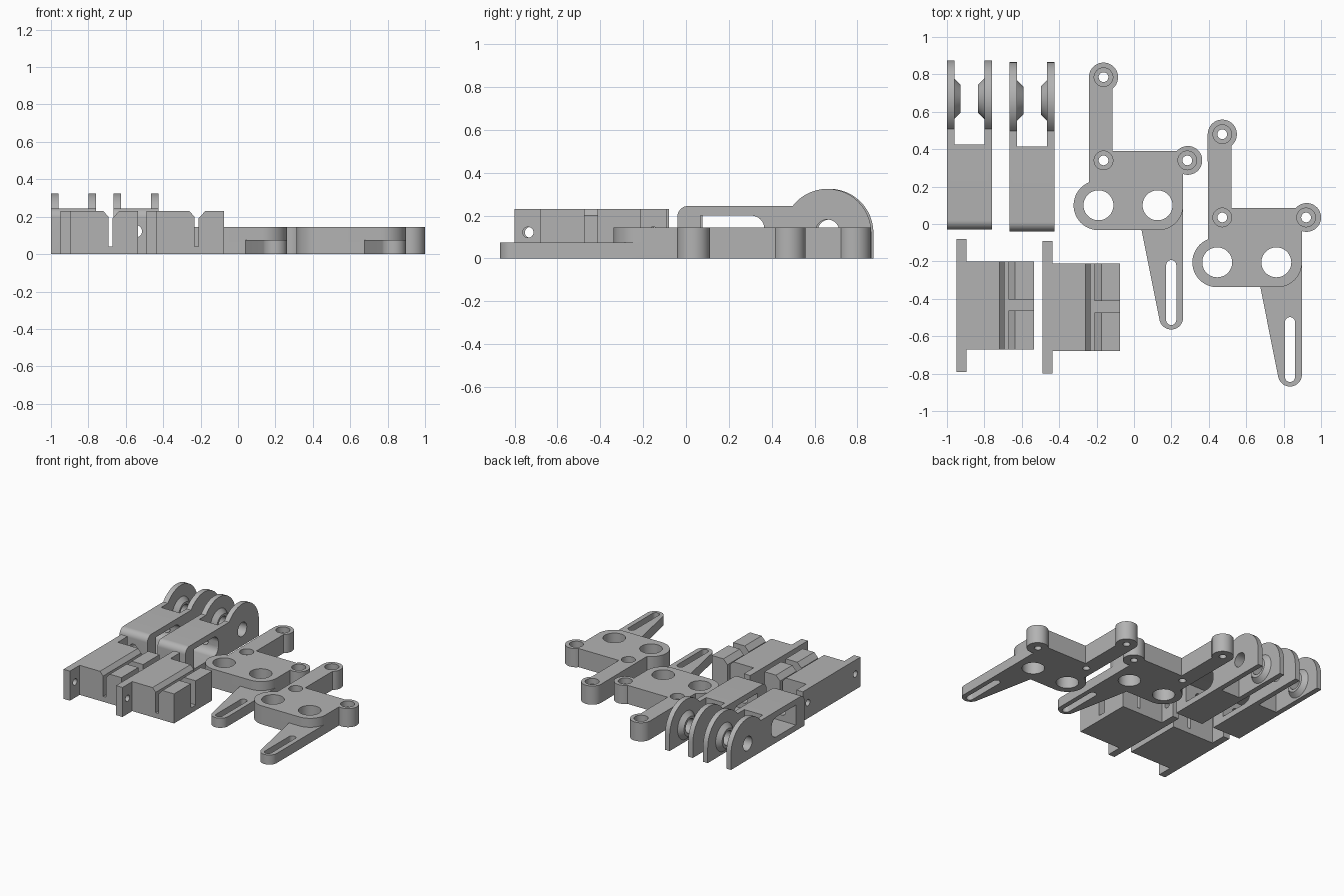
import bpy, bmesh
from math import radians, cos, sin

if "Cube" in bpy.data.objects:
    bpy.data.objects.remove(bpy.data.objects["Cube"], do_unlink=True)

grey = bpy.data.materials.new("plain_grey")
grey.use_nodes = True
GREY = (0.45, 0.45, 0.45, 1)
grey.diffuse_color = GREY
grey.node_tree.nodes["Principled BSDF"].inputs["Base Color"].default_value = GREY


def arc(cx, cy, r, start, end):
    n = max(2, round(abs(end - start) / 7.5))
    angles = [radians(start + (end - start) * i / n) for i in range(n + 1)]
    return [(cx + r * cos(a), cy + r * sin(a)) for a in angles]


def circle(cx, cy, r):
    return arc(cx, cy, r, 0, 360)[:-1]


def rect(u0, u1, v0, v1):
    return [(u0, v0), (u1, v0), (u1, v1), (u0, v1)]


def loft(name, rings, axis):
    """Solid between two matching outlines, each given as (outline, position on axis)."""
    place = {"x": lambda u, v, w: (w, u, v),
             "y": lambda u, v, w: (u, w, v),
             "z": lambda u, v, w: (u, v, w)}[axis]
    bm = bmesh.new()
    low, high = [[bm.verts.new(place(u, v, w)) for u, v in pts] for pts, w in rings]
    bm.faces.new(low)
    bm.faces.new(high)
    for i in range(len(low)):
        j = (i + 1) % len(low)
        bm.faces.new((low[i], low[j], high[j], high[i]))
    bmesh.ops.recalc_face_normals(bm, faces=bm.faces)
    mesh = bpy.data.meshes.new(name)
    bm.to_mesh(mesh)
    bm.free()
    mesh.materials.append(grey)
    obj = bpy.data.objects.new(name, mesh)
    bpy.context.collection.objects.link(obj)
    return obj


def prism(name, pts, axis, lo, hi):
    return loft(name, [(pts, lo), (pts, hi)], axis)


def combine(obj, tool, operation="DIFFERENCE"):
    mod = obj.modifiers.new("shape", "BOOLEAN")
    mod.operation, mod.solver, mod.object = operation, "EXACT", tool
    bpy.context.view_layer.objects.active = obj
    bpy.ops.object.modifier_apply(modifier=mod.name)
    bpy.data.objects.remove(tool, do_unlink=True)


def cut(obj, pts, axis, lo, hi):
    combine(obj, prism("cutter", pts, axis, lo, hi))


def finish(obj, first, offset, copy_name):
    """Smooth the curved walls, place the part and its second copy."""
    bpy.ops.object.select_all(action="DESELECT")
    obj.select_set(True)
    bpy.context.view_layer.objects.active = obj
    bpy.ops.object.shade_smooth_by_angle(angle=radians(25))
    twin = obj.copy()
    twin.name = copy_name
    bpy.context.collection.objects.link(twin)
    obj.location = (*first, 0)
    twin.location = (first[0] + offset[0], first[1] + offset[1], 0)


# Lever plate: thick body with an arm and a side ear
body = (arc(-0.163, 0.785, 0.078, -52, 180) + arc(-0.19, 0.1, 0.133, 112, 270)
        + arc(0.13, 0.1, 0.133, 270, 360) + arc(0.288, 0.34, 0.077, -109, 139.5)
        + [(-0.115, 0.39)])
plate = prism("lever_plate_right", body, "z", 0, 0.145)

# Thin slotted tail
tail = [(0.04, -0.03)] + arc(0.199, -0.5, 0.064, 192, 360) + [(0.263, 0.1), (0.04, 0.1)]
combine(plate, prism("tail", tail, "z", 0, 0.075), "UNION")
cut(plate, arc(0.199, -0.22, 0.027, 0, 180) + arc(0.199, -0.513, 0.027, 180, 360),
    "z", -0.1, 0.1)

# Large through holes, and counterbored screw holes
for x in (-0.19, 0.126):
    cut(plate, circle(x, 0.1, 0.08), "z", -0.1, 0.3)
for x, y in ((-0.163, 0.785), (-0.163, 0.34), (0.285, 0.34)):
    cut(plate, circle(x, y, 0.026), "z", -0.1, 0.3)
    cut(plate, circle(x, y, 0.05), "z", 0.1, 0.3)
finish(plate, (0, 0), (0.635, -0.305), "lever_plate_left")

# Clevis: side profile with rounded front and hinge end
PIN_Y, PIN_Z = 0.70, 0.12
side = ([(0, 0), (0.905, 0)] + arc(PIN_Y, PIN_Z, 0.205, 0, 142.4)
        + arc(0.05, 0.195, 0.05, 90, 180))
clevis = prism("clevis_right", side, "x", 0, 0.24)
cut(clevis, rect(0.04, 0.2, 0.455, 1.2), "z", -0.1, 0.5)

# Side window and cable hole along the body
window = ([(0.107, 0.045)] + arc(0.345, 0.105, 0.06, 270, 360)
          + arc(0.345, 0.14, 0.06, 0, 90) + [(0.107, 0.2)])
cut(clevis, window, "x", -0.1, 0.4)
cut(clevis, circle(0.12, 0.122, 0.032), "y", -0.1, 0.5)

# Tapered bosses inside the prongs, then the pin hole
for root, tip in ((0.03, 0.073), (0.21, 0.167)):
    boss = loft("boss", [(circle(PIN_Y, PIN_Z + 0.005, 0.118), root),
                         (circle(PIN_Y, PIN_Z + 0.005, 0.075), tip)], "x")
    combine(clevis, boss, "UNION")
cut(clevis, circle(PIN_Y, PIN_Z + 0.007, 0.055), "x", -0.1, 0.4)
finish(clevis, (-1, -0.03), (0.335, -0.01), "clevis_left")

# Clamp block: front profile with a chamfered slit
front = [(0, 0), (0.415, 0), (0.415, 0.23), (0.315, 0.23), (0.28, 0.193),
         (0.28, 0.042), (0.257, 0.042), (0.257, 0.2), (0.23, 0.23), (0, 0.23)]
block = prism("clamp_block_right", front, "y", 0.12, 0.59)

# Mounting flange with a hole at each end
combine(block, prism("flange", rect(0, 0.055, 0, 0.71), "z", 0, 0.23), "UNION")
for y in (0.063, 0.647):
    cut(block, circle(y, 0.122, 0.025), "x", -0.1, 0.1)

# Cross groove that splits the outer lip
cut(block, rect(0.327, 0.387, 0.042, 0.4), "x", 0.268, 0.6)
finish(block, (-0.95, -0.79), (0.46, -0.01), "clamp_block_left")
